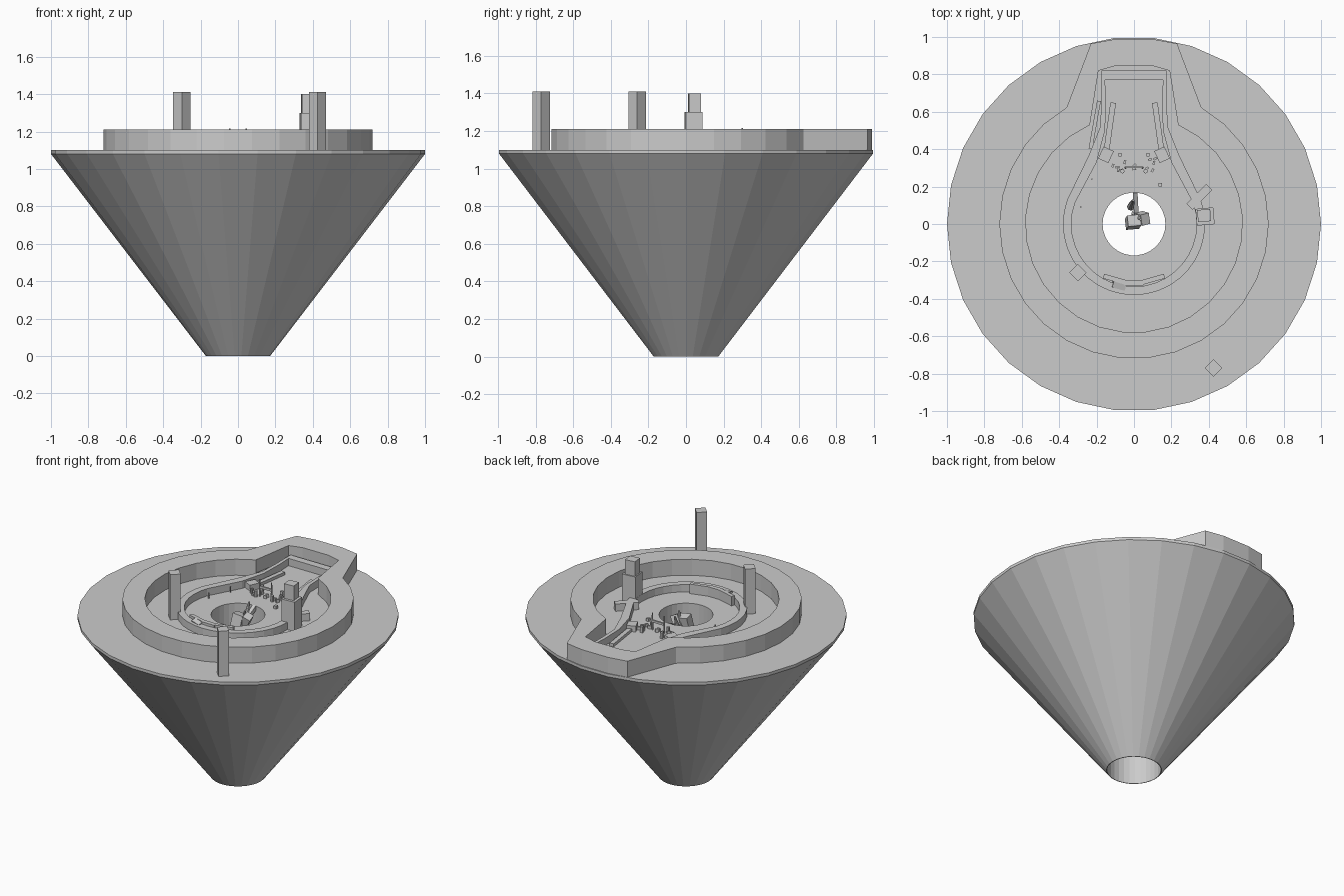
import bpy, bmesh, math, random
from mathutils import Matrix, Euler

if "Cube" in bpy.data.objects:
    bpy.data.objects.remove(bpy.data.objects["Cube"])

random.seed(4)
FLOOR = 1.10


def finish(name, bm):
    bmesh.ops.recalc_face_normals(bm, faces=bm.faces)
    mesh = bpy.data.meshes.new(name)
    bm.to_mesh(mesh)
    bm.free()
    ob = bpy.data.objects.new(name, mesh)
    bpy.context.collection.objects.link(ob)
    return ob


def box(name, x, y, z0, z1, sx, sy, turn=0, tilt=(0, 0)):
    bm = bmesh.new()
    bmesh.ops.create_cube(bm, size=1)
    rot = Euler((math.radians(tilt[0]), math.radians(tilt[1]), math.radians(turn))).to_matrix().to_4x4()
    bmesh.ops.transform(bm, verts=bm.verts, matrix=Matrix.Translation((x, y, (z0 + z1) / 2))
                        @ rot @ Matrix.Diagonal((sx, sy, z1 - z0, 1)))
    return finish(name, bm)


def post(name, x, y, z0, z1, r1, r2, tilt=(0, 0)):
    bm = bmesh.new()
    bmesh.ops.create_cone(bm, cap_ends=True, segments=8, radius1=r1, radius2=r2, depth=z1 - z0)
    rot = Euler((math.radians(tilt[0]), math.radians(tilt[1]), 0)).to_matrix().to_4x4()
    bmesh.ops.transform(bm, verts=bm.verts, matrix=Matrix.Translation((x, y, (z0 + z1) / 2)) @ rot)
    return finish(name, bm)


def arc(r, start, n):
    # clockwise from the right junction, past the front, to the left junction
    sweep = start * 2 + 180
    return [(r * math.cos(math.radians(start - sweep * i / n)),
             r * math.sin(math.radians(start - sweep * i / n))) for i in range(n + 1)]


def keyhole(r, start, n, left):
    return arc(r, start, n) + left + [(-x, y) for x, y in reversed(left)]


def loops(name, rings):
    # closed tube of quads through matching rings of (x, y, z) points
    bm = bmesh.new()
    vs = [[bm.verts.new(p) for p in ring] for ring in rings]
    n = len(vs[0])
    for k, a in enumerate(vs):
        b = vs[(k + 1) % len(vs)]
        for i in range(n):
            bm.faces.new((a[i], a[(i + 1) % n], b[(i + 1) % n], b[i]))
    return finish(name, bm)


def wall(name, outer, inner, z0, z1):
    return loops(name, [[(x, y, z) for x, y in path]
                        for path, z in ((outer, z0), (outer, z1), (inner, z1), (inner, z0))])


# Funnel body with a straight shaft through it
loops("funnel_body", [[(r * math.cos(i * math.pi / 15), r * math.sin(i * math.pi / 15), z)
                       for i in range(30)]
                      for r, z in ((.172, 0), (1, 1.08), (1, FLOOR), (.168, FLOOR), (.168, 0))])

# Outer wall, bulging to the rim at the back
wall("outer_wall",
     keyhole(.72, 60, 25, [(-.23, .965), (-.1, .988)]),
     keyhole(.58, 66, 25, [(-.19, .82), (-.1, .845)]), FLOOR, 1.21)

# Low inner wall with the back channel
wall("inner_wall",
     keyhole(.38, 20, 22, [(-.245, .36), (-.18, .52), (-.175, .66), (-.175, .82)]),
     keyhole(.335, 20, 22, [(-.20, .33), (-.155, .50), (-.15, .66), (-.155, .77)]), FLOOR, 1.15)

# Square pillars and the stepped tower
box("front_left_pillar", -.30, -.26, FLOOR, 1.41, .066, .066, 45)
box("front_right_pillar", .425, -.77, FLOOR, 1.41, .066, .066, 45)
box("tower_base", .38, .04, FLOOR, 1.30, .095, .09, 5)
box("tower_top", .375, .045, 1.30, 1.40, .07, .065, 5)
box("tower_beam", .35, .145, FLOOR, 1.15, .15, .045, 45)

# Front gate on the inner wall
box("gate_slab", 0, -.315, FLOOR, 1.165, .10, .03)
for s in (-1, 1):
    box("gate_wing", s * .105, -.295, FLOOR, 1.165, .12, .025, s * 16)
box("gate_rubble", -.08, -.325, FLOOR, 1.16, .07, .035, -15, (12, 6))

# Broken ramps along the channel
box("left_ramp", -.21, .53, FLOOR, 1.13, .02, .26, -10)
for s in (-1, 1):
    box("channel_step", s * .132, .50, FLOOR, 1.12, .03, .30, s * 8)
    box("court_block", s * .15, .37, FLOOR, 1.14, .06, .07, s * 25)

# Forecourt posts and small blocks
box("court_bar", 0, .305, 1.155, 1.17, .09, .012)
for s in (-1, 1):
    post("bar_post", s * .045, .30, FLOOR, 1.215, .006, .004)
    post("round_post", s * .062, .282, FLOOR, 1.14, .012, .012)
    box("square_post", s * .075, .37, FLOOR, 1.14, .018, .018)
box("loose_block", .14, .21, FLOOR, 1.12, .02, .02)
post("lone_post", -.285, .09, FLOOR, 1.14, .004, .004)
post("lone_post", -.225, .24, FLOOR, 1.14, .004, .004)
for i in range(12):
    box("court_rubble", random.uniform(-.13, .13), random.uniform(.28, .36), FLOOR,
        FLOOR + random.uniform(.01, .03), .02, .012, random.uniform(0, 90))

# Wreckage hanging in the shaft mouth
box("shaft_plate", .045, .03, 1.03, 1.10, .05, .06, 15, (15, 25))
box("shaft_block", -.005, .01, 1.00, 1.10, .07, .06, 5, (-10, 8))
box("shaft_beam", .01, .10, 1.04, 1.07, .025, .16, 3, (25, 0))
post("shaft_spike", -.01, .11, 1.00, 1.14, .022, .006, (-15, 5))
post("shaft_spike", .02, .04, .98, 1.13, .02, .006, (12, 12))
